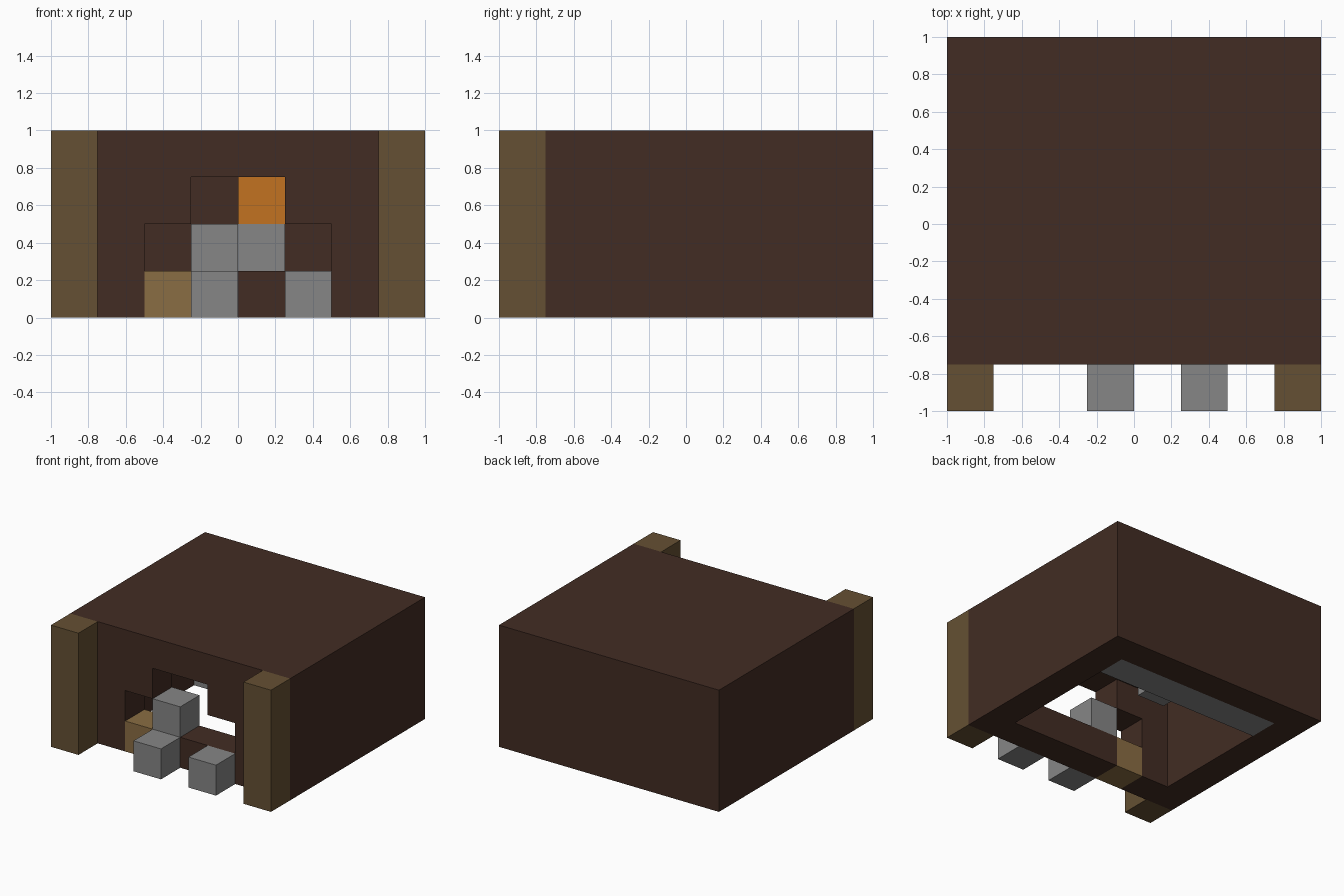
import bpy, bmesh
from mathutils import Vector

default = bpy.data.objects.get("Cube")
if default:
    bpy.data.objects.remove(default, do_unlink=True)

U = 0.25  # edge of one building block


def material(name, rgb):
    linear = [((c / 255 + 0.055) / 1.055) ** 2.4 for c in rgb] + [1.0]
    mat = bpy.data.materials.new(name)
    mat.use_nodes = True
    mat.diffuse_color = linear
    bsdf = next(n for n in mat.node_tree.nodes if n.type == 'BSDF_PRINCIPLED')
    bsdf.inputs["Base Color"].default_value = linear
    bsdf.inputs["Roughness"].default_value = 0.9
    return mat


dark_wood = material("dark wood", (66, 44, 35))
log_wood = material("log wood", (101, 80, 51))
plank_wood = material("plank wood", (138, 109, 67))
stone = material("grey stone", (134, 134, 134))
ember = material("ember orange", (194, 114, 33))


def link(name, bm, mat):
    bmesh.ops.recalc_face_normals(bm, faces=bm.faces)
    mesh = bpy.data.meshes.new(name)
    bm.to_mesh(mesh)
    bm.free()
    obj = bpy.data.objects.new(name, mesh)
    if mat:
        mesh.materials.append(mat)
    bpy.context.collection.objects.link(obj)
    return obj


def box(name, low, high, mat=None):
    """Box between two corners."""
    low, high = Vector(low), Vector(high)
    bm = bmesh.new()
    bmesh.ops.create_cube(bm, size=1)
    bmesh.ops.scale(bm, vec=high - low, verts=bm.verts)
    bmesh.ops.translate(bm, vec=(low + high) / 2, verts=bm.verts)
    return link(name, bm, mat)


def block(name, x, y, z, mat):
    """Single block given by its lowest corner."""
    return box(name, (x, y, z), (x + U, y + U, z + U), mat)


def prism(name, profile, y0, y1):
    """Profile in x and z, extruded along y."""
    bm = bmesh.new()
    face = bm.faces.new([bm.verts.new((x, y0, z)) for x, z in profile])
    out = bmesh.ops.extrude_face_region(bm, geom=[face])
    moved = [v for v in out["geom"] if isinstance(v, bmesh.types.BMVert)]
    bmesh.ops.translate(bm, vec=(0, y1 - y0, 0), verts=moved)
    return link(name, bm, None)


# House shell: hollow, open underneath, with a stepped opening in front
shell = box("house_shell", (-1, -0.75, 0), (1, 1, 1), dark_wood)
room = box("room_cutter", (-0.75, -0.5, -0.1), (0.75, 0.75, 0.75))
opening = prism("opening_cutter", [
    (-0.5, -0.1), (-0.25, -0.1), (-0.25, 0.25), (0.5, 0.25), (0.5, 0.5),
    (0.25, 0.5), (0.25, 0.75), (-0.25, 0.75), (-0.25, 0.5), (-0.5, 0.5)],
    -0.85, -0.4)
for cutter in (room, opening):
    mod = shell.modifiers.new("cut", 'BOOLEAN')
    mod.operation = 'DIFFERENCE'
    mod.solver = 'EXACT'
    mod.object = cutter
    cutter.hide_render = True

# Apply the cuts and drop the cutters
bpy.context.view_layer.update()
cut = bpy.data.meshes.new_from_object(
    shell.evaluated_get(bpy.context.evaluated_depsgraph_get()))
shell.modifiers.clear()
shell.data = cut
cut.materials.clear()
cut.materials.append(dark_wood)
for cutter in (room, opening):
    bpy.data.objects.remove(cutter, do_unlink=True)

# Log pillars at the front corners
for side, x in (("right", -1), ("left", 0.75)):
    box(side + "_pillar", (x, -1, 0), (x + U, -0.75, 1), log_wood)

# Plank doorstep and loose stones around the opening
block("plank_step", -0.5, -0.75, 0, plank_wood)
block("opening_stone", -0.25, -0.75, U, stone)
block("front_stone_right", -0.25, -1, 0, stone)
block("front_stone_left", 0.25, -1, 0, stone)

# Hearth along the back wall with a glowing block on top
box("hearth_base", (-0.75, 0.5, 0), (0.75, 0.75, U), stone)
block("hearth_stone", 0, 0.5, U, stone)
block("hearth_ember", 0, 0.5, 2 * U, ember)

# Stone hanging under the ceiling
block("ceiling_stone", -0.5, -0.25, 2 * U, stone)
